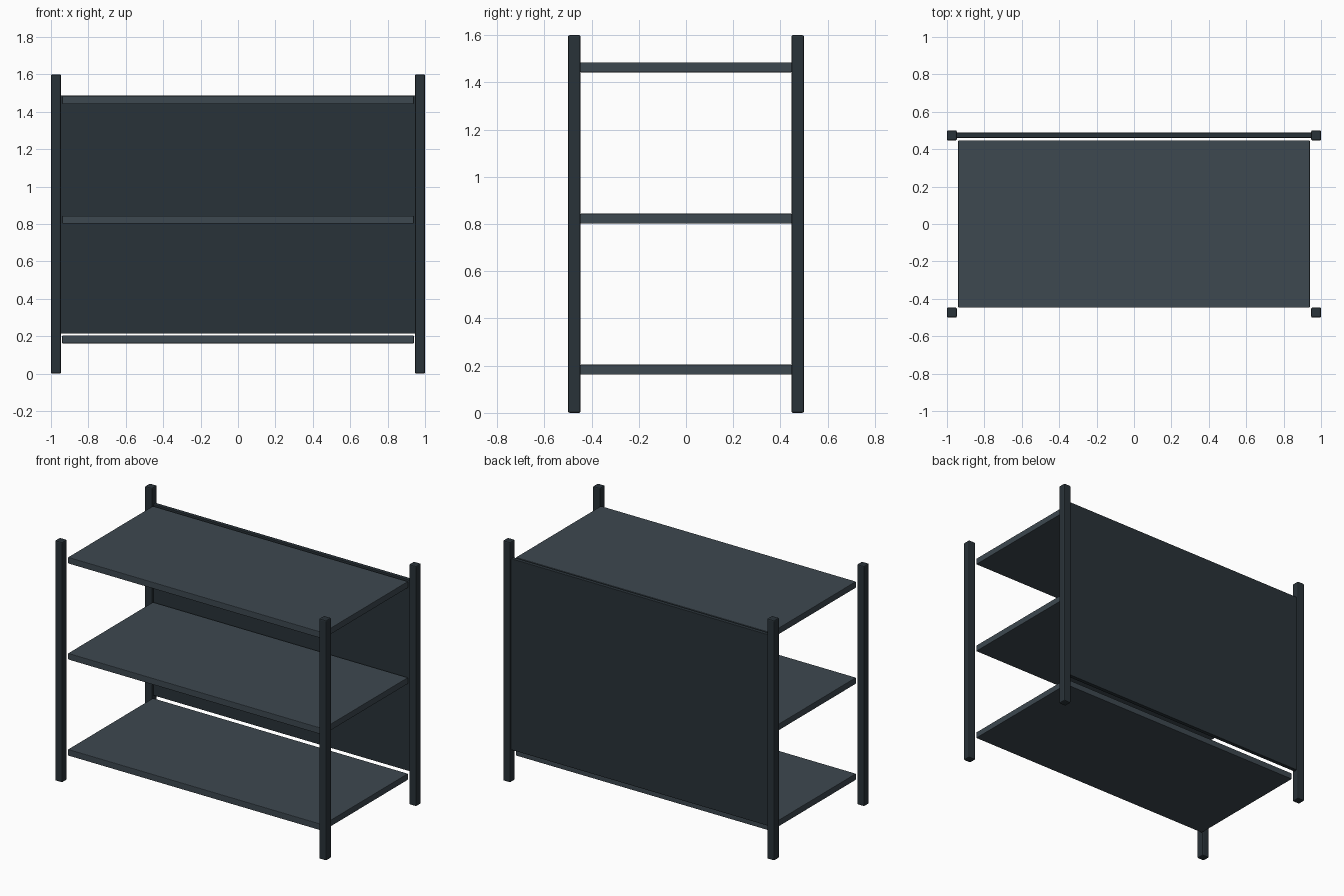
import bpy

if "Cube" in bpy.data.objects:
    bpy.data.objects.remove(bpy.data.objects["Cube"])

def material(name, rgb):
    m = bpy.data.materials.new(name)
    m.diffuse_color = (*rgb, 1)
    m.use_nodes = True
    m.node_tree.nodes["Principled BSDF"].inputs["Base Color"].default_value = m.diffuse_color
    return m

frame_mat = material("dark_frame", (0.022, 0.032, 0.040))
shelf_mat = material("slate_shelf", (0.047, 0.065, 0.080))

def box(name, lo, hi, mat, bevel):
    """Box between two corners with a small edge chamfer."""
    bpy.ops.mesh.primitive_cube_add(
        size=1, location=[(a + b) / 2 for a, b in zip(lo, hi)])
    ob = bpy.context.object
    ob.name = name
    ob.scale = [b - a for a, b in zip(lo, hi)]
    bpy.ops.object.transform_apply(location=False, rotation=False, scale=True)
    ob.data.materials.append(mat)
    mod = ob.modifiers.new("edge_chamfer", 'BEVEL')
    mod.width = bevel
    mod.segments = 2
    return ob

# Four corner posts
P = 0.0535
for side, sx in (("left", -1), ("right", 1)):
    for end, sy in (("front", -1), ("back", 1)):
        x, y = sx * (1 - P / 2), sy * (0.5 - P / 2)
        box(f"{end}_{side}_post", (x - P / 2, y - P / 2, 0),
            (x + P / 2, y + P / 2, 1.6), frame_mat, 0.007)

# Three shelves
for name, z in (("bottom", 0.162), ("middle", 0.802), ("top", 1.442)):
    box(f"{name}_shelf", (-0.94, -0.447, z), (0.94, 0.447, z + 0.042),
        shelf_mat, 0.003)

# Back panel between the rear posts
box("back_panel", (-0.95, 0.461, 0.214), (0.95, 0.488, 1.488), frame_mat, 0.003)
